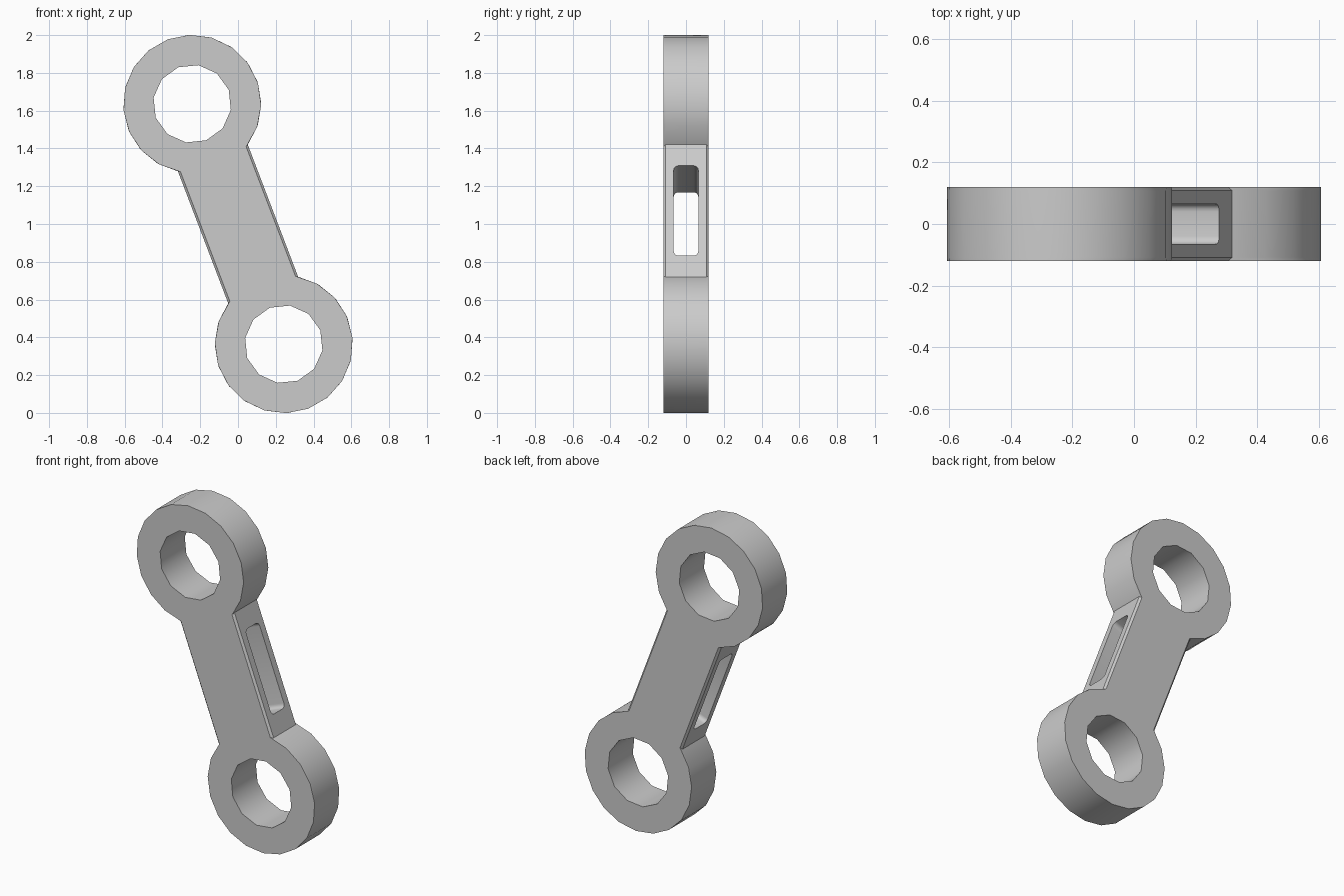
import bpy
import bmesh
from math import pi, sin, cos, asin, radians
from mathutils import Matrix

if "Cube" in bpy.data.objects:
    bpy.data.objects.remove(bpy.data.objects["Cube"], do_unlink=True)

TILT = radians(-20.85)     # lean of the link
REACH = 0.681              # link middle to eye centre
EYE_R, HOLE_R = 0.365, 0.207
BAR_HALF, HALF_DEPTH = 0.198, 0.12
CHAMFER = 0.012
ARC_STEPS, HOLE_SIDES = 16, 12

steel = bpy.data.materials.new("light_grey_metal")
steel.use_nodes = True
grey = (0.6, 0.6, 0.6, 1)
steel.diffuse_color = grey
steel.node_tree.nodes["Principled BSDF"].inputs["Base Color"].default_value = grey


def make_object(name, bm):
    bmesh.ops.recalc_face_normals(bm, faces=bm.faces)
    mesh = bpy.data.meshes.new(name)
    bm.to_mesh(mesh)
    bm.free()
    mesh.materials.append(steel)
    obj = bpy.data.objects.new(name, mesh)
    bpy.context.collection.objects.link(obj)
    return obj


def outline(half_width):
    """Closed outline: an arc around each eye, joined by the straight bar."""
    start = asin(half_width / EYE_R)
    points = []
    for side in (1, -1):
        for i in range(ARC_STEPS + 1):
            a = start + (2 * pi - 2 * start) * i / ARC_STEPS
            points.append((side * EYE_R * sin(a), side * (REACH - EYE_R * cos(a))))
    return points


# Link body: outlines lofted through the depth, narrower at both faces for the bar chamfer
bm = bmesh.new()
layers = []
for y, inset in ((-HALF_DEPTH, CHAMFER), (CHAMFER - HALF_DEPTH, 0),
                 (HALF_DEPTH - CHAMFER, 0), (HALF_DEPTH, CHAMFER)):
    layers.append([bm.verts.new((x, y, z)) for x, z in outline(BAR_HALF - inset)])
for low, high in zip(layers, layers[1:]):
    for i in range(len(low)):
        bm.faces.new((low[i - 1], low[i], high[i], high[i - 1]))
bm.faces.new(layers[0])
bm.faces.new(layers[-1])
link = make_object("link_body", bm)

# Cutters for the two eye holes
cutters = []
for name, z in (("upper_hole_cutter", REACH), ("lower_hole_cutter", -REACH)):
    bm = bmesh.new()
    bmesh.ops.create_cone(bm, cap_ends=True, segments=HOLE_SIDES,
                          radius1=HOLE_R, radius2=HOLE_R, depth=1)
    bmesh.ops.transform(bm, verts=bm.verts,
                        matrix=Matrix.Translation((0, 0, z)) @ Matrix.Rotation(pi / 2, 4, "X"))
    cutters.append(make_object(name, bm))

# Cutter for the round-cornered slot through the width of the bar
bm = bmesh.new()
bmesh.ops.create_cube(bm, size=1, matrix=Matrix.Diagonal((1, 0.13, 0.51, 1)))
through = [e for e in bm.edges if abs(e.verts[0].co.x - e.verts[1].co.x) > 0.5]
bmesh.ops.bevel(bm, geom=through, offset=0.025, segments=4, profile=0.5, affect="EDGES")
cutters.append(make_object("slot_cutter", bm))

# Cut the openings
bpy.ops.object.select_all(action="DESELECT")
bpy.context.view_layer.objects.active = link
link.select_set(True)
for cutter in cutters:
    cutter.hide_render = True
    cut = link.modifiers.new(cutter.name, "BOOLEAN")
    cut.operation = "DIFFERENCE"
    cut.solver = "EXACT"
    cut.object = cutter
    bpy.ops.object.modifier_apply(modifier=cut.name)
    bpy.data.objects.remove(cutter, do_unlink=True)

# Smooth the curved walls and lean the link into place
bpy.ops.object.shade_smooth_by_angle(angle=radians(40))
link.rotation_euler.y = TILT
link.location.z = 1
